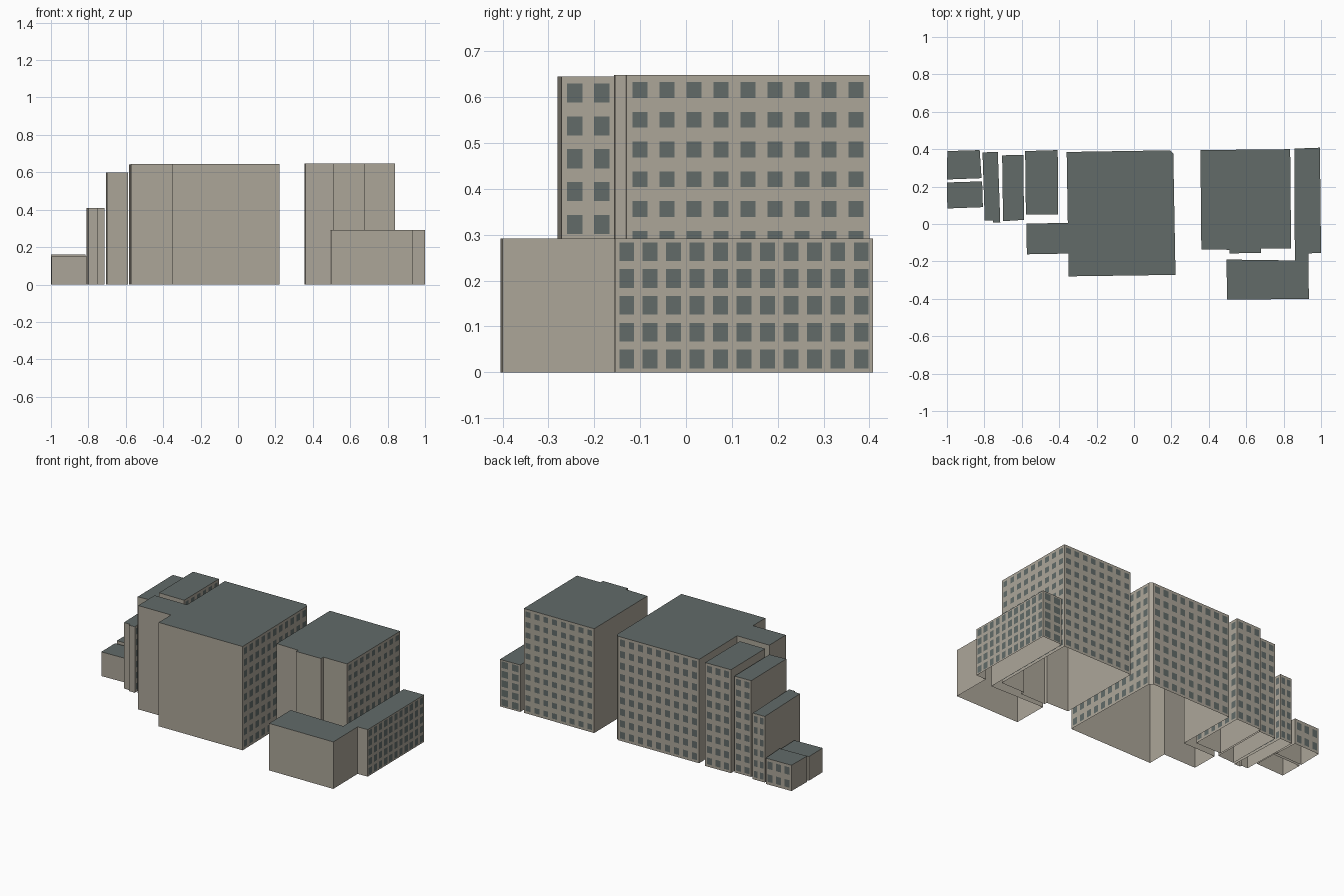
import bpy, bmesh
from mathutils import Vector

if "Cube" in bpy.data.objects:
    bpy.data.objects.remove(bpy.data.objects["Cube"])


def material(name, rgb):
    m = bpy.data.materials.new(name)
    m.diffuse_color = (*rgb, 1)
    m.use_nodes = True
    m.node_tree.nodes["Principled BSDF"].inputs["Base Color"].default_value = m.diffuse_color
    return m


WALL = material("tan wall", (0.413, 0.381, 0.319))
SLATE = material("slate roof and glass", (0.122, 0.147, 0.141))


def cuts(n, ratio):
    """Fractions along a wall side: edges of n evenly spaced windows."""
    out = [0.0]
    for i in range(n):
        out += [(i + 0.5 - ratio / 2) / n, (i + 0.5 + ratio / 2) / n]
    return out + [1.0]


def building(name, outline, height, floors=1, windowed=(), pitch=0.058,
             wr=0.57, hr=0.58):
    """Open-bottomed shell; outline runs counter-clockwise,
    windowed lists the outline edges that carry a window grid."""
    bm = bmesh.new()
    n = len(outline)
    # flat slate roof
    bm.faces.new([bm.verts.new((x, y, height)) for x, y in outline]).material_index = 1
    # walls, cut into a grid where there are windows
    for i in range(n):
        a, b = Vector(outline[i]), Vector(outline[(i + 1) % n])
        us, vs = [0, 1], [0, 1]
        if i in windowed:
            us = cuts(max(1, int((b - a).length / pitch + 0.2)), wr)
            vs = cuts(floors, hr)
        grid = [[bm.verts.new((*a.lerp(b, u), v * height)) for u in us] for v in vs]
        for r in range(len(vs) - 1):
            for c in range(len(us) - 1):
                f = bm.faces.new((grid[r][c], grid[r][c + 1],
                                  grid[r + 1][c + 1], grid[r + 1][c]))
                f.material_index = 1 if r % 2 and c % 2 else 0
    bmesh.ops.remove_doubles(bm, verts=bm.verts, dist=1e-5)
    me = bpy.data.meshes.new(name)
    bm.to_mesh(me)
    bm.free()
    me.materials.append(WALL)
    me.materials.append(SLATE)
    ob = bpy.data.objects.new(name, me)
    bpy.context.collection.objects.link(ob)


# Large central block with its side wing
building("central_block",
         [(-.35, -.28), (.222, -.272), (.21, .378), (.192, .394), (-.36, .385),
          (-.354, .005), (-.575, .003), (-.573, -.162), (-.35, -.158)],
         .645, 9, (1, 3))

# Tall right block with a shallow front bay
building("right_tower",
         [(.36, -.135), (.51, -.138), (.51, -.157), (.68, -.155), (.68, -.132),
          (.84, -.13), (.835, .4), (.355, .395)],
         .648, 10, (5, 6), wr=.56, hr=.53)

# Low L-shaped block on the far right
building("low_corner_block",
         [(.497, -.405), (.935, -.4), (.932, -.157), (1, -.155), (.994, .408),
          (.857, .403), (.86, -.195), (.495, -.19)],
         .292, 5, (3, 4), pitch=.0505, wr=.63, hr=.7)

# Row of narrow buildings stepping down to the left
building("row_house_tall", [(-.578, .05), (-.405, .05), (-.408, .395), (-.582, .39)],
         .642, 9, (1, 2))
building("row_house_medium", [(-.7, .015), (-.588, .022), (-.592, .37), (-.705, .367)],
         .598, 9, (1, 2), pitch=.054)
building("row_house_narrow",
         [(-.798, .02), (-.755, .02), (-.755, .008), (-.715, .008), (-.728, .385),
          (-.81, .383)],
         .41, 6, (3, 4), pitch=.045)

# Two small houses at the left end
building("small_house_back", [(-1, .238), (-.815, .245), (-.825, .395), (-.998, .39)],
         .16, 2, (2,))
building("small_house_front", [(-.998, .083), (-.808, .09), (-.812, .228), (-1, .222)],
         .15)
